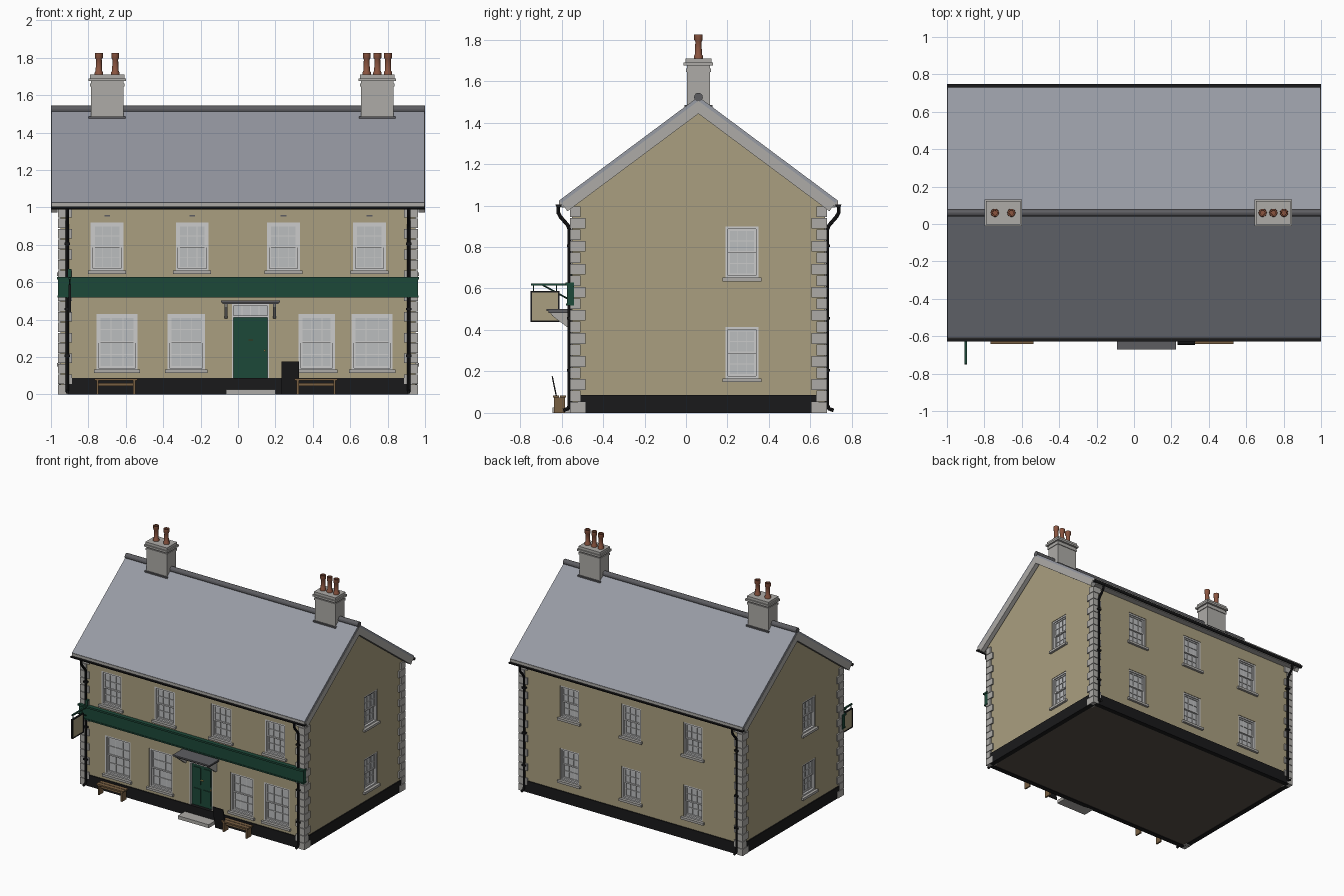
import bpy, bmesh, math
from mathutils import Matrix

if "Cube" in bpy.data.objects:
    bpy.data.objects.remove(bpy.data.objects["Cube"])

YC, WX, WY = 0.06, 0.95, 0.61          # ridge line, half width, half depth of walls


def mat(name, r, g, b):
    m = bpy.data.materials.new(name)
    m.diffuse_color = (r, g, b, 1)
    m.use_nodes = True
    m.node_tree.nodes["Principled BSDF"].inputs["Base Color"].default_value = m.diffuse_color
    return m


RENDER = mat("tan_render", .40, .345, .215)
SLATE = mat("slate", .31, .325, .37)
RIDGE = mat("ridge_grey", .11, .11, .12)
STONE = mat("stone", .42, .41, .39)
PALE = mat("white_paint", .62, .62, .60)
GLASS = mat("pane", .50, .51, .52)
GREEN = mat("green_paint", .012, .065, .04)
BLACK = mat("black_paint", .01, .01, .011)
CLAY = mat("terracotta", .26, .09, .05)
WOOD = mat("wood", .19, .115, .055)
FLOOR = mat("floor", .10, .08, .065)
BRASS = mat("brass", .55, .38, .12)


def finish(name, bm, material, m=None):
    if m:
        bm.transform(m)
    bmesh.ops.recalc_face_normals(bm, faces=bm.faces)
    me = bpy.data.meshes.new(name)
    bm.to_mesh(me)
    bm.free()
    ob = bpy.data.objects.new(name, me)
    bpy.context.collection.objects.link(ob)
    if material:
        me.materials.append(material)
    return ob


def boxes(name, items, material, m=None):
    """One object from boxes given as (x0, x1, y0, y1, z0, z1)."""
    bm = bmesh.new()
    for x0, x1, y0, y1, z0, z1 in items:
        t = Matrix.Translation(((x0 + x1) / 2, (y0 + y1) / 2, (z0 + z1) / 2))
        bmesh.ops.create_cube(bm, size=1, matrix=t @ Matrix.Diagonal((abs(x1 - x0), abs(y1 - y0), abs(z1 - z0), 1)))
    return finish(name, bm, material, m)


def prism(name, pts, x0, x1, material):
    """Profile of (y, z) points extruded along x."""
    bm = bmesh.new()
    f = bm.faces.new([bm.verts.new((x0, y, z)) for y, z in pts])
    r = bmesh.ops.extrude_face_region(bm, geom=[f])
    bmesh.ops.translate(bm, verts=[v for v in r["geom"] if isinstance(v, bmesh.types.BMVert)], vec=(x1 - x0, 0, 0))
    return finish(name, bm, material)


def lathe(name, prof, loc, material, n=14):
    bm = bmesh.new()
    vs = [bm.verts.new((r, 0, z)) for r, z in prof]
    es = [bm.edges.new(p) for p in zip(vs, vs[1:])]
    bmesh.ops.spin(bm, geom=vs + es, cent=(0, 0, 0), axis=(0, 0, 1), angle=math.tau, steps=n)
    bmesh.ops.remove_doubles(bm, verts=bm.verts, dist=1e-5)
    ob = finish(name, bm, material, Matrix.Translation(loc))
    smooth(ob)
    return ob


def smooth(ob):
    bpy.ops.object.select_all(action='DESELECT')
    ob.select_set(True)
    bpy.context.view_layer.objects.active = ob
    bpy.ops.object.shade_smooth_by_angle(angle=math.radians(35))


def tube(name, pts, r, material):
    cu = bpy.data.curves.new(name, 'CURVE')
    cu.dimensions, cu.bevel_depth, cu.bevel_resolution, cu.use_fill_caps = '3D', r, 2, True
    sp = cu.splines.new('POLY')
    sp.points.add(len(pts) - 1)
    for p, c in zip(sp.points, pts):
        p.co = (*c, 1)
    ob = bpy.data.objects.new(name, cu)
    bpy.context.collection.objects.link(ob)
    cu.materials.append(material)
    bpy.ops.object.select_all(action='DESELECT')
    ob.select_set(True)
    bpy.context.view_layer.objects.active = ob
    bpy.ops.object.convert(target='MESH')
    smooth(bpy.context.object)


# window list: side, offset along wall, width, bottom, top
wins = [("front", x, .175, .66, .92) for x in (-.70, -.245, .243, .703)]
wins += [("front", x, w, .13, .43) for x, w in ((-.647, .22), (-.277, .20), (.42, .195), (.717, .22))]
wins += [("back", x, .165, z, z + .25) for x in (-.53, 0, .53) for z in (.65, .165)]
wins += [(s, .21 if s == "right" else -.21 * -1, .16, z, z + .25) for s in ("right", "left") for z in (.65, .165)]
ANG = {"front": (0, WY), "right": (90, WX), "back": (180, WY), "left": (-90, WX)}


def place(side, u):
    """Local frame: x along the wall, -y outward, origin on the wall surface."""
    a, d = ANG[side]
    if side == "left":
        u = u                           # mirrored about the ridge by the rotation
    return Matrix.Translation((0, YC, 0)) @ Matrix.Rotation(math.radians(a), 4, 'Z') @ Matrix.Translation((u, -d, 0))


# gabled wall block with window and door openings cut in
walls = prism("walls", [(YC - WY, .01), (YC + WY, .01), (YC + WY, 1.017), (YC, 1.472), (YC - WY, 1.017)], -WX, WX, RENDER)
bm = bmesh.new()
holes = [(place(s, u), u - u - w / 2, w, b, t) for s, u, w, b, t in wins] + [(place("front", .067), -.1, .2, .085, .485)]
for m, x, w, b, t in holes:
    c = Matrix.Translation((0, 0, (b + t) / 2)) @ Matrix.Diagonal((w, .08, t - b, 1))
    bmesh.ops.create_cube(bm, size=1, matrix=m @ c)
cutter = finish("opening_cutter", bm, None)
cutter.hide_render = True
mod = walls.modifiers.new("openings", 'BOOLEAN')
mod.object, mod.operation, mod.solver = cutter, 'DIFFERENCE', 'EXACT'
bpy.context.view_layer.objects.active = walls
bpy.ops.object.modifier_apply(modifier="openings")
bpy.data.objects.remove(cutter)

# sash windows: frame, two sashes with glazing bars, panes, sill
for s, u, w, b, t in wins:
    m, h, mid = place(s, u), w / 2, (b + t) / 2
    e = .012
    fr = [(-h, -h + e, .004, .04, b, t), (h - e, h, .004, .04, b, t), (-h, h, .004, .04, t - e, t), (-h, h, .004, .04, b, b + e)]
    for z0, z1, y in ((mid - .005, t - e, .012), (b + e, mid + .005, .020)):
        i = h - e
        fr += [(-i, -i + .01, y, y + .01, z0, z1), (i - .01, i, y, y + .01, z0, z1)]
        fr += [(-i, i, y, y + .01, z0, z0 + .01), (-i, i, y, y + .01, z1 - .01, z1)]
        fr += [(k * i / 3 - .002, k * i / 3 + .002, y + .002, y + .01, z0, z1) for k in (-1, 1)]
        fr += [(-i, i, y + .002, y + .01, (z0 + z1) / 2 - .002, (z0 + z1) / 2 + .002)]
    boxes(s + "_window_frame", fr, PALE, m)
    boxes(s + "_window_panes", [(-h + e, h - e, .019, .025, mid, t - e), (-h + e, h - e, .027, .033, b + e, mid)], GLASS, m)
    boxes(s + "_window_sill", [(-h - .014, h + .014, -.018, .03, b - .016, b + .002)], STONE, m)

# plinth strips, floor
F, B = YC - WY, YC + WY
boxes("plinth", [(-.93, .93, F - .008, F + .03, 0, .087), (-.93, .93, B - .03, B + .008, 0, .087),
                 (-.958, -.92, F + .03, B - .03, 0, .087), (.92, .958, F + .03, B - .03, 0, .087)], BLACK)
boxes("floor", [(-.92, .92, F + .03, B - .03, .003, .03)], FLOOR)

# alternating corner quoins
q, n, hq = [], 18, 1.0 / 18
for sx in (-1, 1):
    for sy in (-1, 1):
        for i in range(n):
            lx, ly = (.075, .05) if i % 2 else (.05, .075)
            q.append((sx * .962, sx * (.962 - lx), YC + sy * .62, YC + sy * (.62 - ly), i * hq, (i + 1) * hq - .004))
boxes("quoins", q, STONE)


# roof slab, barge boards, eaves boards, ridge tile
def chevron(top, depth, reach, inner):
    k = .745
    return [(YC - reach, top - k * reach), (YC, top), (YC + reach, top - k * reach),
            (YC + inner, top - depth - k * inner), (YC, top - depth), (YC - inner, top - depth - k * inner)]


prism("roof", chevron(1.525, .05, .67, .648), -.998, .998, SLATE)
for s in (-1, 1):
    prism("barge_board", chevron(1.505, .062, .66, .632), s * .965, s * 1.0, STONE)
    y = YC + s * .663
    boxes("eaves_board", [(-.998, .998, y - .009, y + .009, .995, 1.024)], STONE)
    boxes("eaves_soffit", [(-.965, .965, YC + s * .60, YC + s * .66, .99, 1.002)], STONE)
    # half-round gutter and two downpipes
    g = YC + s * .674
    arc = [(g + .015 * math.cos(a), 1.004 - .015 * math.sin(a)) for a in [math.pi * i / 8 for i in range(9)]]
    prism("gutter", arc, -1.0, 1.0, BLACK)
    for x in (-.912, .912):
        o = lambda d, z: (x, YC + s * d, z)
        tube("downpipe", [o(.676, 1.0), o(.676, .965), o(.665, .945), o(.63, .905), o(.622, .885), o(.622, .035), o(.63, .02), o(.652, .012)], .009, BLACK)
        boxes("pipe_brackets", [(x - .015, x + .015, YC + s * .605, YC + s * .634, z, z + .012) for z in (.2, .45, .8)], BLACK)
prism("ridge_tile", [(YC + .021 * math.cos(a), 1.523 + .021 * math.sin(a)) for a in [math.tau * i / 14 for i in range(14)]], -1.0, 1.0, RIDGE)

# chimneys with collars, stepped caps and pots
for cx, pots in ((-.70, (-.044, .044)), (.745, (-.057, 0, .057))):
    lay = lambda hx, hy, z0, z1: (cx - hx, cx + hx, YC - hy, YC + hy, z0, z1)
    boxes("chimney_stack", [lay(.087, .055, 1.43, 1.70)], STONE)
    boxes("chimney_cap", [lay(.092, .06, 1.645, 1.662), lay(.1, .071, 1.675, 1.69), lay(.092, .062, 1.69, 1.71)], STONE)
    boxes("chimney_collar", [lay(.098, .067, 1.473, 1.485)], RIDGE)
    for p in pots:
        lathe("chimney_pot", [(0, 1.70), (.022, 1.70), (.022, 1.722), (.017, 1.73), (.0155, 1.79), (.021, 1.80), (.021, 1.826),
                              (.013, 1.826), (.012, 1.76), (0, 1.76)], (cx + p, YC, 0), CLAY)

# shopfront board with mouldings, small vents above it
boxes("front_board", [(-.963, .963, -.574, F + .01, .522, .618), (-.968, .968, -.582, F + .01, .614, .628), (-.966, .966, -.578, F + .01, .518, .528)], GREEN)
boxes("wall_vents", [(x - .015, x + .015, F - .006, F + .01, .952, .958) for x in (-.70, -.245, .243, .703)], RIDGE)

# front door, frame, transom light, knob, canopy, step
m = place("front", .067)
boxes("door_frame", [(-.1, -.09, .0, .04, .085, .485), (.09, .1, .0, .04, .085, .485), (-.1, .1, 0, .04, .473, .485), (-.1, .1, 0, .04, .411, .423)], PALE, m)
boxes("transom_pane", [(-.09, .09, .02, .03, .42, .475)], GLASS, m)
boxes("transom_bars", [(x - .002, x + .002, .014, .025, .42, .475) for x in (-.045, 0, .045)], PALE, m)
boxes("front_door", [(-.09, .09, .018, .038, .085, .412)] + [(x - .03, x + .03, .012, .02, z0, z1) for x in (-.042, .042) for z0, z1 in ((.11, .22), (.255, .385))], GREEN, m)
boxes("door_fittings", [(.072, .08, .006, .02, .23, .24), (-.012, .012, .009, .02, .288, .294)], BRASS, m)
boxes("canopy", [(-.157, .157, -.122, .01, .491, .502), (-.15, .15, -.112, .01, .482, .492)], RIDGE)
bpy.data.objects["canopy"].matrix_world = m
for x in (-.065, .195):
    prism("canopy_bracket", [(F, .485), (-.655, .485), (-.645, .468), (F - .012, .405), (F, .405)], x - .008, x + .008, STONE)
boxes("door_step", [(-.065, .2, -.645, F, 0, .026)], STONE)

# benches
for cx in (-.653, .418):
    boxes("bench", [(cx - .115, cx + .115, -.642, -.612, .074, .085), (cx - .115, cx + .115, -.608, -.578, .074, .085)]
          + [(cx + d - .006, cx + d + .006, -.637, -.583, 0, .074) for d in (-.098, .098)]
          + [(cx - .098, cx + .098, -.614, -.606, .045, .06)], WOOD)

# leaning notice board
prism("notice_board", [(-.648, .175), (-.642, .177), (-.606, .001), (-.612, 0)], .233, .325, BLACK)

# hanging sign on bracket
X = -.90
boxes("sign_bracket", [(X - .006, X + .006, -.748, F, .614, .624), (X - .01, X + .01, -.572, F, .54, .67)]
      + [(X - .002, X + .002, y - .002, y + .002, .58, .616) for y in (-.735, -.625)], GREEN)
tube("sign_brace", [(X, -.69, .616), (X, -.56, .545)], .004, GREEN)
boxes("sign_frame", [(X - .007, X + .007, -.75, -.743, .438, .588), (X - .007, X + .007, -.617, -.61, .438, .588),
                     (X - .007, X + .007, -.75, -.61, .438, .445), (X - .007, X + .007, -.75, -.61, .581, .588)], BLACK)
boxes("sign_panel", [(X - .004, X + .004, -.745, -.615, .443, .583)], RENDER)
